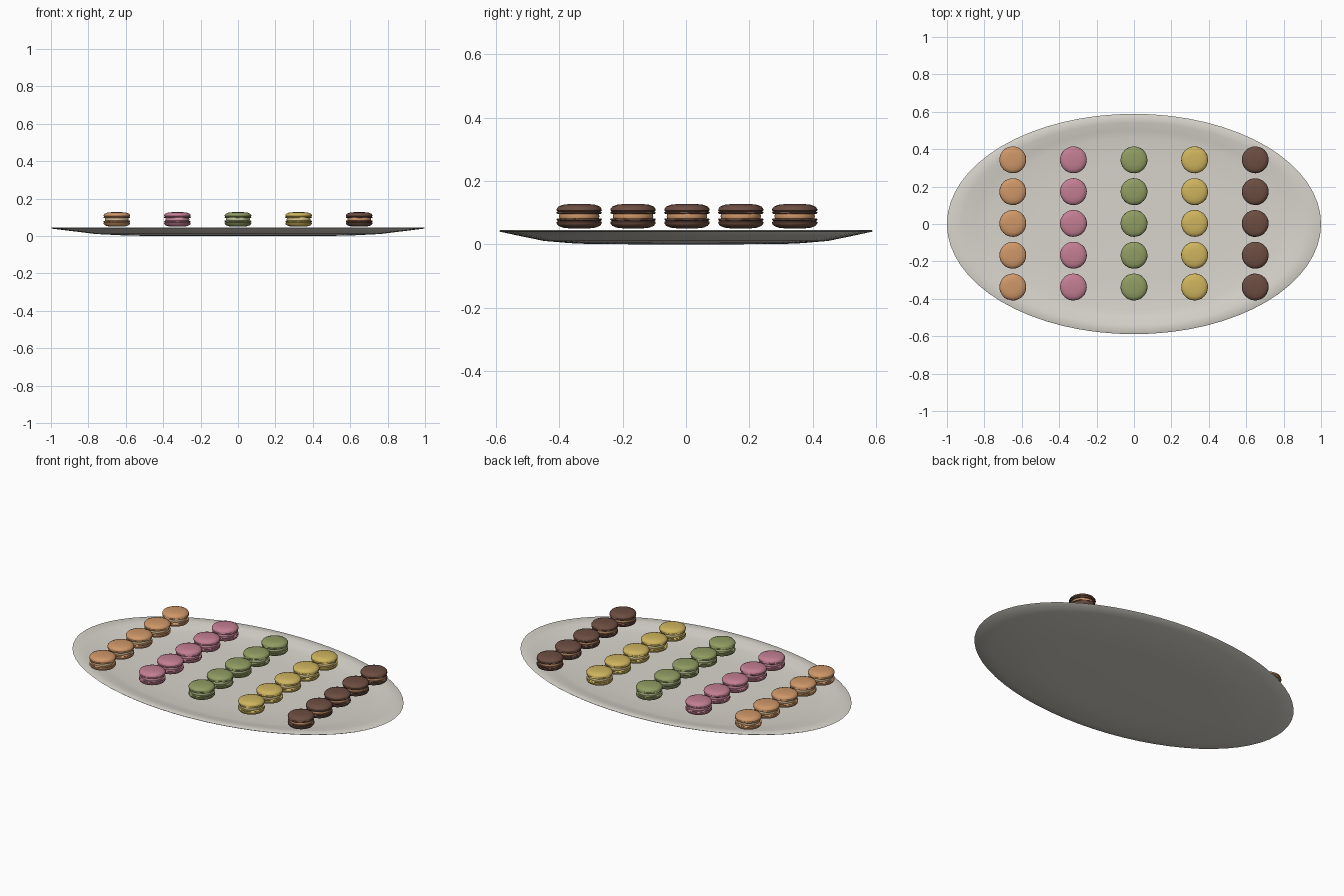
import bpy, bmesh, math, random

random.seed(4)
if "Cube" in bpy.data.objects:
    bpy.data.objects.remove(bpy.data.objects["Cube"], do_unlink=True)


def linear(v):
    v /= 255
    return v / 12.92 if v < 0.04 else ((v + 0.055) / 1.055) ** 2.4


def material(name, *rgb):
    mat = bpy.data.materials.new(name)
    mat.use_nodes = True
    colour = [linear(v) for v in rgb] + [1]
    mat.diffuse_color = colour
    bsdf = mat.node_tree.nodes["Principled BSDF"]
    bsdf.inputs["Base Color"].default_value = colour
    bsdf.inputs["Roughness"].default_value = 0.6
    return mat


def lathe(name, profile, mats, segments, ry=1.0, ruffled=(), filling=()):
    """Revolve (radius, height) points; ends with zero radius close to a point."""
    bm = bmesh.new()
    rings = []
    for i, (r, z) in enumerate(profile):
        if r == 0:
            rings.append([bm.verts.new((0, 0, z))] * segments)
            continue
        ring = []
        for s in range(segments):
            a = math.tau * s / segments
            jitter = random.uniform(-0.002, 0.002) if i in ruffled else 0
            ring.append(bm.verts.new(((r + jitter) * math.cos(a),
                                      (r + jitter) * ry * math.sin(a), z + jitter / 2)))
        rings.append(ring)
    for i, (low, high) in enumerate(zip(rings, rings[1:])):
        for s in range(segments):
            t = (s + 1) % segments
            corners = list(dict.fromkeys((low[s], low[t], high[t], high[s])))
            bm.faces.new(corners).material_index = int(i in filling)
    bmesh.ops.recalc_face_normals(bm, faces=bm.faces)
    mesh = bpy.data.meshes.new(name)
    bm.to_mesh(mesh)
    bm.free()
    for mat in mats:
        mesh.materials.append(mat)
    return mesh


def place(name, mesh, location=(0, 0, 0), turn=0):
    obj = bpy.data.objects.new(name, mesh)
    obj.location = location
    obj.rotation_euler.z = turn
    bpy.context.collection.objects.link(obj)
    return obj


# Oval serving plate with a wide rim and a shallow well
plate_profile = [(0, 0), (0.5, 0.001), (0.62, 0.004), (0.76, 0.011), (0.9, 0.028),
                 (0.995, 0.04), (1, 0.043), (0.995, 0.045), (0.92, 0.042),
                 (0.85, 0.031), (0.78, 0.024), (0.52, 0.02), (0, 0.019)]
china = material("plate_china", 216, 213, 204)
parts = [place("plate", lathe("plate", plate_profile, [china], 64, ry=0.589))]

# Sandwich biscuit: domed shell, ruffled foot, filling, then the mirror image
half = [(0, 0.039), (0.03, 0.0385), (0.052, 0.036), (0.066, 0.030), (0.071, 0.023),
        (0.0715, 0.018), (0.067, 0.0155), (0.0705, 0.012), (0.069, 0.008), (0.062, 0.007)]
biscuit_profile = [(r, -z) for r, z in half] + [(0.064, 0)] + [(r, z) for r, z in reversed(half)]
n = len(half)
filling_bands = (n - 1, n)
foot_rings = (n - 3, n - 2, n + 2, n + 3)

caramel = material("caramel", 206, 151, 104)
cream = material("cream_filling", 216, 190, 150)
pink = material("raspberry", 194, 126, 147)
pale_pink = material("raspberry_filling", 216, 150, 170)
green = material("pistachio", 144, 156, 98)
pale_green = material("pistachio_filling", 190, 196, 150)
yellow = material("lemon", 206, 180, 94)
pale_yellow = material("lemon_filling", 224, 205, 145)
brown = material("chocolate", 108, 77, 65)

columns = [("caramel", caramel, cream), ("raspberry", pink, pale_pink),
           ("pistachio", green, pale_green), ("lemon", yellow, pale_yellow),
           ("chocolate", brown, caramel)]

# Five rows of each flavour
for c, (flavour, shell, filling) in enumerate(columns):
    mesh = lathe(flavour + "_biscuit", biscuit_profile, [shell, filling], 40,
                 ruffled=foot_rings, filling=filling_bands)
    for row in range(5):
        parts.append(place(f"{flavour}_biscuit_{row + 1}", mesh,
                           ((c - 2) * 0.324, (row - 2) * 0.17 + 0.003, 0.089),
                           random.uniform(0, math.tau)))

# Smooth shading with crisp seams
bpy.ops.object.select_all(action='DESELECT')
for obj in parts:
    obj.select_set(True)
bpy.context.view_layer.objects.active = parts[0]
bpy.ops.object.shade_smooth_by_angle(angle=math.radians(40))
